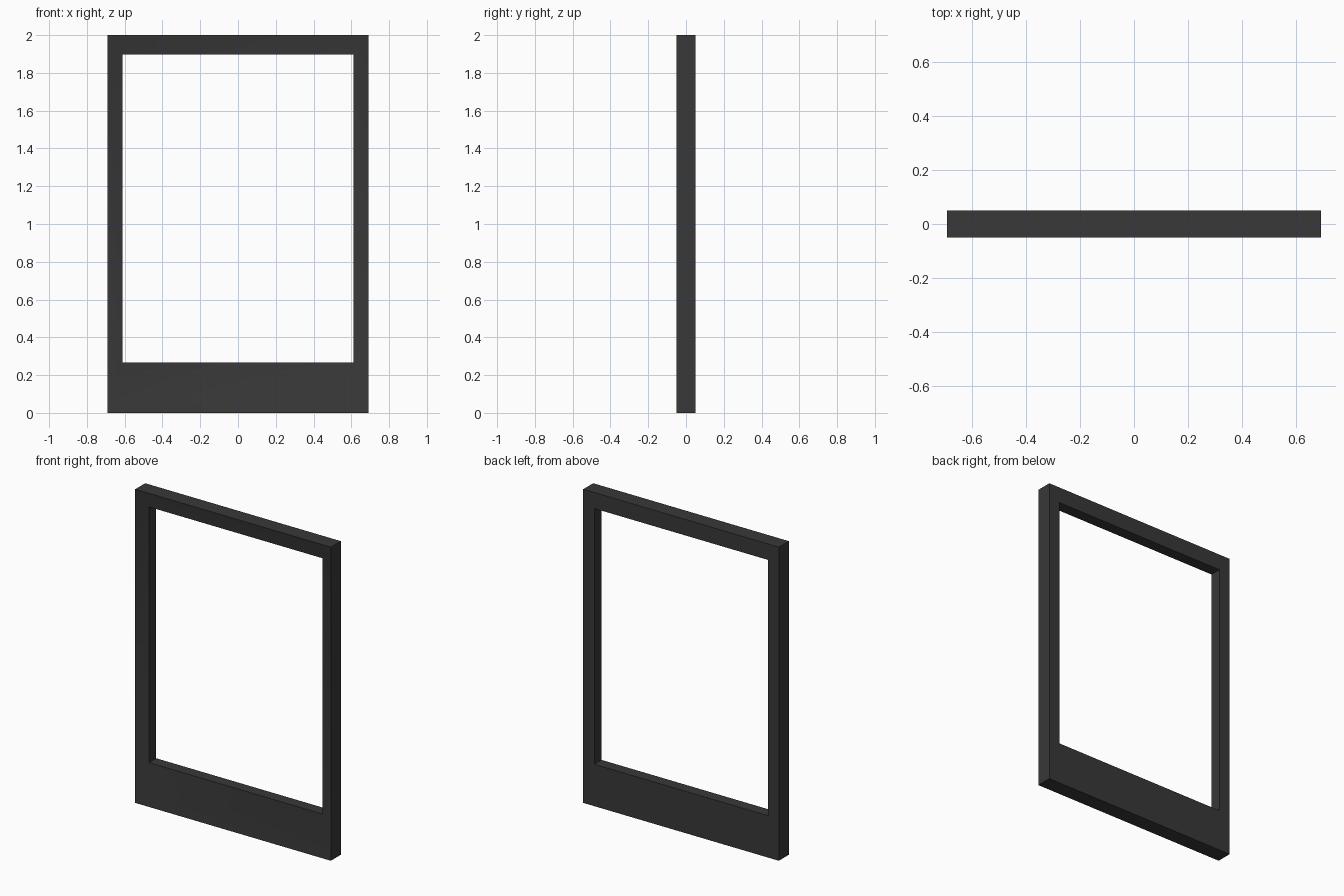
import bpy, bmesh, math

if "Cube" in bpy.data.objects:
    bpy.data.objects.remove(bpy.data.objects["Cube"])

# Frame measurements
DEPTH = 0.05          # half thickness
OUTER_X, OUTER_Z = 0.69, (0.0, 2.0)
INNER_X, INNER_Z = 0.612, (0.267, 1.898)
RECESS_Y = -0.023     # front border slopes back to here at the opening


def ring(bm, half_x, z_range, y):
    """Rectangular loop of four vertices in the plane y."""
    lo, hi = z_range
    corners = [(-half_x, lo), (half_x, lo), (half_x, hi), (-half_x, hi)]
    return [bm.verts.new((x, y, z)) for x, z in corners]


bm = bmesh.new()

# Four loops: front rim, front opening, back opening, back rim
loops = [
    ring(bm, OUTER_X, OUTER_Z, -DEPTH),
    ring(bm, INNER_X, INNER_Z, RECESS_Y),
    ring(bm, INNER_X, INNER_Z, DEPTH),
    ring(bm, OUTER_X, OUTER_Z, DEPTH),
]

# Skin the loops into a closed mitred border
for k in range(4):
    a, b = loops[k], loops[(k + 1) % 4]
    for i in range(4):
        j = (i + 1) % 4
        bm.faces.new((a[i], a[j], b[j], b[i]))
bmesh.ops.recalc_face_normals(bm, faces=bm.faces)

mesh = bpy.data.meshes.new("photo_frame")
bm.to_mesh(mesh)
bm.free()
frame = bpy.data.objects.new("photo_frame", mesh)
bpy.context.collection.objects.link(frame)

# Dark finish
dark = bpy.data.materials.new("dark_finish")
dark.diffuse_color = (0.04, 0.04, 0.04, 1.0)
dark.use_nodes = True
dark.node_tree.nodes["Principled BSDF"].inputs["Base Color"].default_value = dark.diffuse_color
mesh.materials.append(dark)

# Soft shading across the sloped border, crisp rims
bpy.context.view_layer.objects.active = frame
frame.select_set(True)
bpy.ops.object.shade_smooth_by_angle(angle=math.radians(30))
